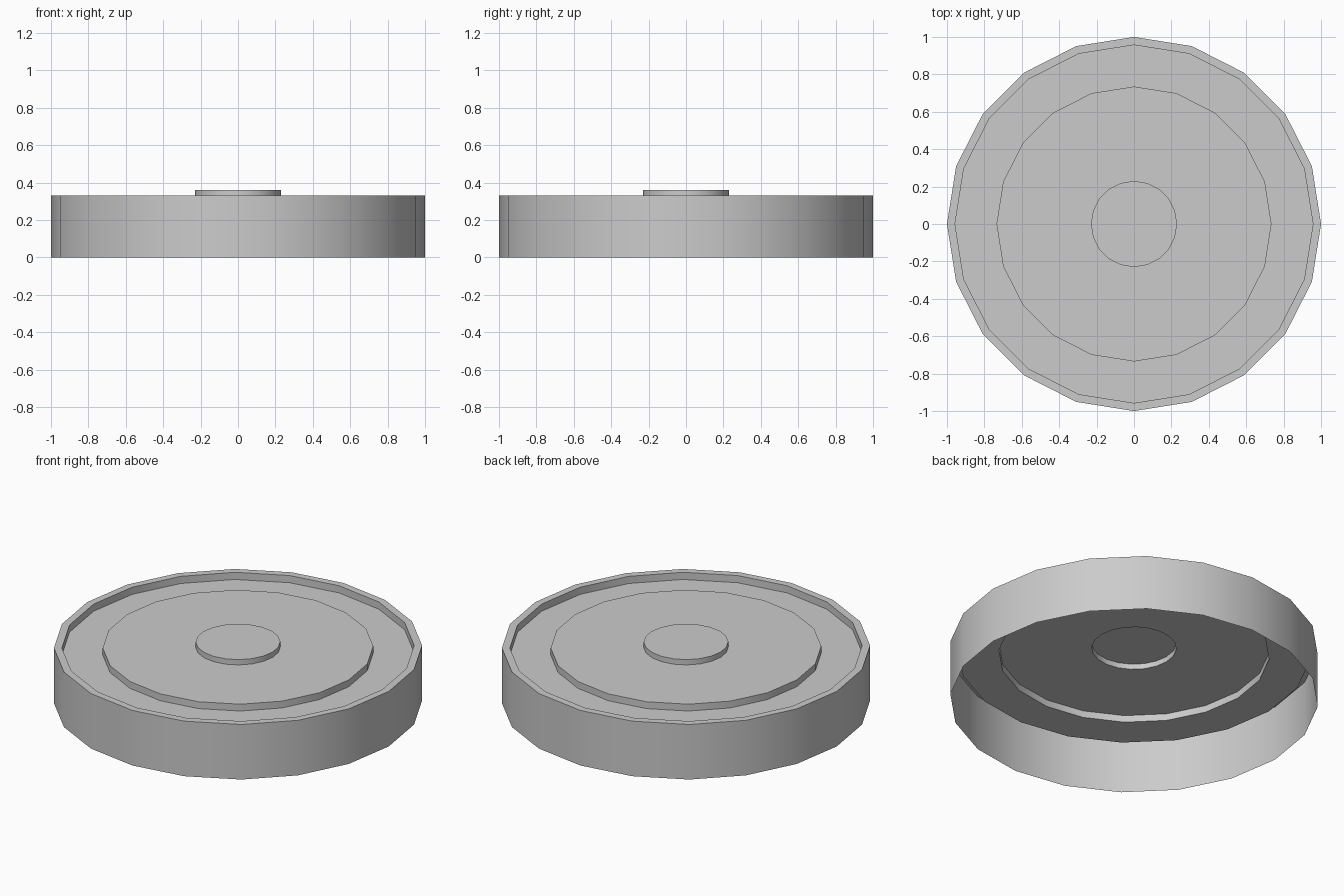
import bpy, bmesh
from math import sin, cos, pi, radians

if "Cube" in bpy.data.objects:
    bpy.data.objects.remove(bpy.data.objects["Cube"])

SIDES = 20


def revolve(name, profile):
    """Spin an (r, z) profile into a thin open-bottomed shell with a flat cap."""
    bm = bmesh.new()
    rings = [[bm.verts.new((r * cos(2 * pi * i / SIDES), r * sin(2 * pi * i / SIDES), z))
              for i in range(SIDES)] for r, z in profile]
    for low, high in zip(rings, rings[1:]):
        for i in range(SIDES):
            j = (i + 1) % SIDES
            bm.faces.new((low[i], low[j], high[j], high[i]))
    bm.faces.new(rings[-1])
    mesh = bpy.data.meshes.new(name)
    bm.to_mesh(mesh)
    bm.free()
    obj = bpy.data.objects.new(name, mesh)
    bpy.context.collection.objects.link(obj)
    bpy.ops.object.select_all(action='DESELECT')
    obj.select_set(True)
    bpy.context.view_layer.objects.active = obj
    bpy.ops.object.shade_smooth_by_angle(angle=radians(30))
    return obj


# Pressed lid: outer skirt, rim, sunken groove, raised disc and centre button
revolve("round_lid", [
    (1.0, 0.0), (1.0, 0.33),          # skirt
    (0.957, 0.33), (0.957, 0.287),    # rim
    (0.735, 0.287), (0.735, 0.328),   # groove
    (0.23, 0.328), (0.23, 0.36),      # raised disc and button
])
